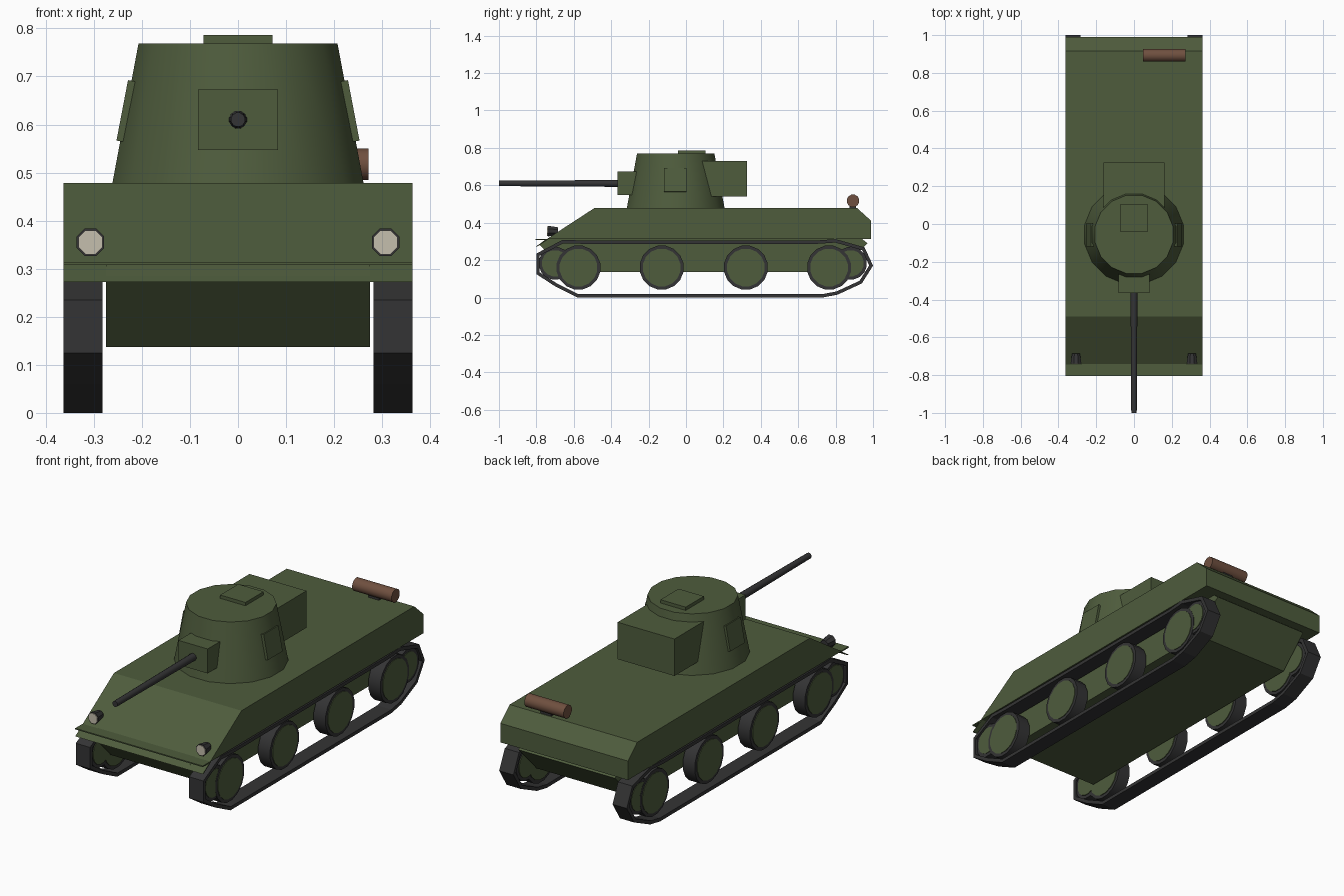
import bpy, bmesh, math
from mathutils import Vector, Matrix

if "Cube" in bpy.data.objects:
    bpy.data.objects.remove(bpy.data.objects["Cube"])


def material(name, rgb):
    m = bpy.data.materials.new(name)
    m.diffuse_color = (*rgb, 1)
    m.use_nodes = True
    m.node_tree.nodes["Principled BSDF"].inputs["Base Color"].default_value = m.diffuse_color
    return m


GREEN = material("olive green", (0.077, 0.107, 0.046))
DARK = material("dark rubber", (0.034, 0.034, 0.035))
BROWN = material("brown wood", (0.16, 0.08, 0.05))
CREAM = material("cream glass", (0.56, 0.52, 0.42))


def finish(name, bm, mat, smooth=False):
    bmesh.ops.recalc_face_normals(bm, faces=bm.faces)
    me = bpy.data.meshes.new(name)
    bm.to_mesh(me)
    bm.free()
    me.materials.append(mat)
    ob = bpy.data.objects.new(name, me)
    bpy.context.collection.objects.link(ob)
    if smooth:
        bpy.ops.object.select_all(action='DESELECT')
        bpy.context.view_layer.objects.active = ob
        ob.select_set(True)
        bpy.ops.object.shade_smooth_by_angle(angle=math.radians(40))
    return ob


def extrude_profile(name, pts, x0, x1, mat):
    # side profile of (y, z) points pulled along x
    bm = bmesh.new()
    f = bm.faces.new([bm.verts.new((x0, y, z)) for y, z in pts])
    r = bmesh.ops.extrude_face_region(bm, geom=[f])
    vs = [g for g in r["geom"] if isinstance(g, bmesh.types.BMVert)]
    bmesh.ops.translate(bm, vec=(x1 - x0, 0, 0), verts=vs)
    return finish(name, bm, mat)


def box(name, x0, x1, y0, y1, z0, z1, mat):
    return extrude_profile(name, [(y0, z0), (y1, z0), (y1, z1), (y0, z1)], x0, x1, mat)


def rod(name, a, b, r0, r1, n, mat, smooth=False):
    # cone or cylinder from point a (radius r0) to b (radius r1)
    a, b = Vector(a), Vector(b)
    q = (b - a).to_track_quat('Z', 'Y').to_matrix().to_4x4()
    bm = bmesh.new()
    bmesh.ops.create_cone(bm, cap_ends=True, segments=n, radius1=r0, radius2=r1,
                          depth=(b - a).length,
                          matrix=Matrix.Translation((a + b) / 2) @ q @ Matrix.Rotation(math.pi / n, 4, 'Z'))
    return finish(name, bm, mat, smooth)


def track(name, pts, x0, x1, t):
    # closed belt: the outer outline and an inset copy, joined into a ring
    n = len(pts)
    P = [Vector(p) for p in pts]
    inner = []
    for i in range(n):
        d0 = (P[i] - P[i - 1]).normalized()
        d1 = (P[(i + 1) % n] - P[i]).normalized()
        n0, n1 = Vector((-d0.y, d0.x)), Vector((-d1.y, d1.x))
        inner.append(P[i] + (n0 + n1) * t / (1 + n0.dot(n1)))
    bm = bmesh.new()
    rings = [[bm.verts.new((x, p.x, p.y)) for p in loop]
             for loop, x in ((P, x0), (P, x1), (inner, x1), (inner, x0))]
    for k in range(4):
        A, B = rings[k], rings[(k + 1) % 4]
        for i in range(n):
            j = (i + 1) % n
            bm.faces.new((A[i], A[j], B[j], B[i]))
    return finish(name, bm, DARK)


# hull
W = 0.363
extrude_profile("upper_hull", [(-0.745, 0.312), (0.99, 0.312), (0.99, 0.41),
                               (0.915, 0.478), (-0.49, 0.478)], -W, W, GREEN)
extrude_profile("lower_hull", [(-0.785, 0.285), (-0.64, 0.137), (0.82, 0.137),
                               (0.97, 0.29), (0.94, 0.314), (-0.745, 0.314)], -0.275, 0.275, GREEN)
extrude_profile("nose_lip", [(-0.745, 0.308), (-0.805, 0.308), (-0.805, 0.314),
                             (-0.745, 0.314)], -W, W, GREEN)
extrude_profile("nose_plate", [(-0.745, 0.311), (-0.805, 0.272), (-0.796, 0.272),
                               (-0.735, 0.311)], -W, W, GREEN)

# turret
TY = -0.055
rod("turret", (0, TY, 0.475), (0, TY, 0.769), 0.267, 0.211, 16, GREEN, True)
box("turret_hatch", -0.072, 0.072, -0.042, 0.105, 0.76, 0.786, GREEN)
box("turret_bustle", -0.162, 0.162, 0.08, 0.325, 0.54, 0.73, GREEN)
box("gun_mantlet", -0.083, 0.083, -0.365, -0.2, 0.547, 0.673, GREEN)
rod("gun_barrel", (0, -0.35, 0.61), (0, -1, 0.61), 0.019, 0.015, 12, DARK, True)

# tracks and wheels
OUTLINE = [(-0.80, 0.235), (-0.80, 0.125), (-0.70, 0.06), (-0.58, 0.0), (0.73, 0.0),
           (0.81, 0.015), (0.94, 0.075), (1.0, 0.17), (0.955, 0.268), (0.80, 0.312),
           (0.70, 0.305), (-0.55, 0.305), (-0.66, 0.308)]
WHEELS = [(-0.575, 0.16, 0.119), (-0.13, 0.16, 0.119), (0.32, 0.16, 0.119), (0.765, 0.16, 0.119),
          (-0.70, 0.183, 0.088), (0.88, 0.183, 0.088)]
for side, s in (("left", -1), ("right", 1)):
    track(side + "_track", OUTLINE, s * 0.282, s * W, 0.018)
    for i, (y, z, r) in enumerate(WHEELS):
        inset = 0.004 if i < 4 else 0
        kind = "road_wheel" if i < 4 else "end_wheel"
        rod(f"{side}_{kind}_tyre_{i}", (s * 0.288, y, z), (s * (0.352 + inset), y, z), r, r, 16, DARK, True)
        rod(f"{side}_{kind}_disc_{i}", (s * 0.284, y, z), (s * (0.355 + inset), y, z),
            r - 0.017, r - 0.017, 16, GREEN, True)
    # headlight
    rod(side + "_headlight", (s * 0.307, -0.738, 0.355), (s * 0.307, -0.685, 0.355), 0.031, 0.022, 8, DARK)
    rod(side + "_headlight_glass", (s * 0.307, -0.742, 0.355), (s * 0.307, -0.735, 0.355), 0.027, 0.027, 8, CREAM)
    # turret side port, tilted with the turret wall
    port = box(side + "_turret_port", -0.008, 0.008, -0.06, 0.06, -0.064, 0.064, GREEN)
    port.location = (s * 0.233, -0.058, 0.628)
    port.rotation_euler = (0, -s * math.atan(0.056 / 0.294), 0)

# log on the rear deck
rod("log", (0.048, 0.893, 0.517), (0.272, 0.893, 0.517), 0.034, 0.034, 12, BROWN, True)
box("log_bracket", 0.13, 0.19, 0.875, 0.91, 0.474, 0.495, DARK)
